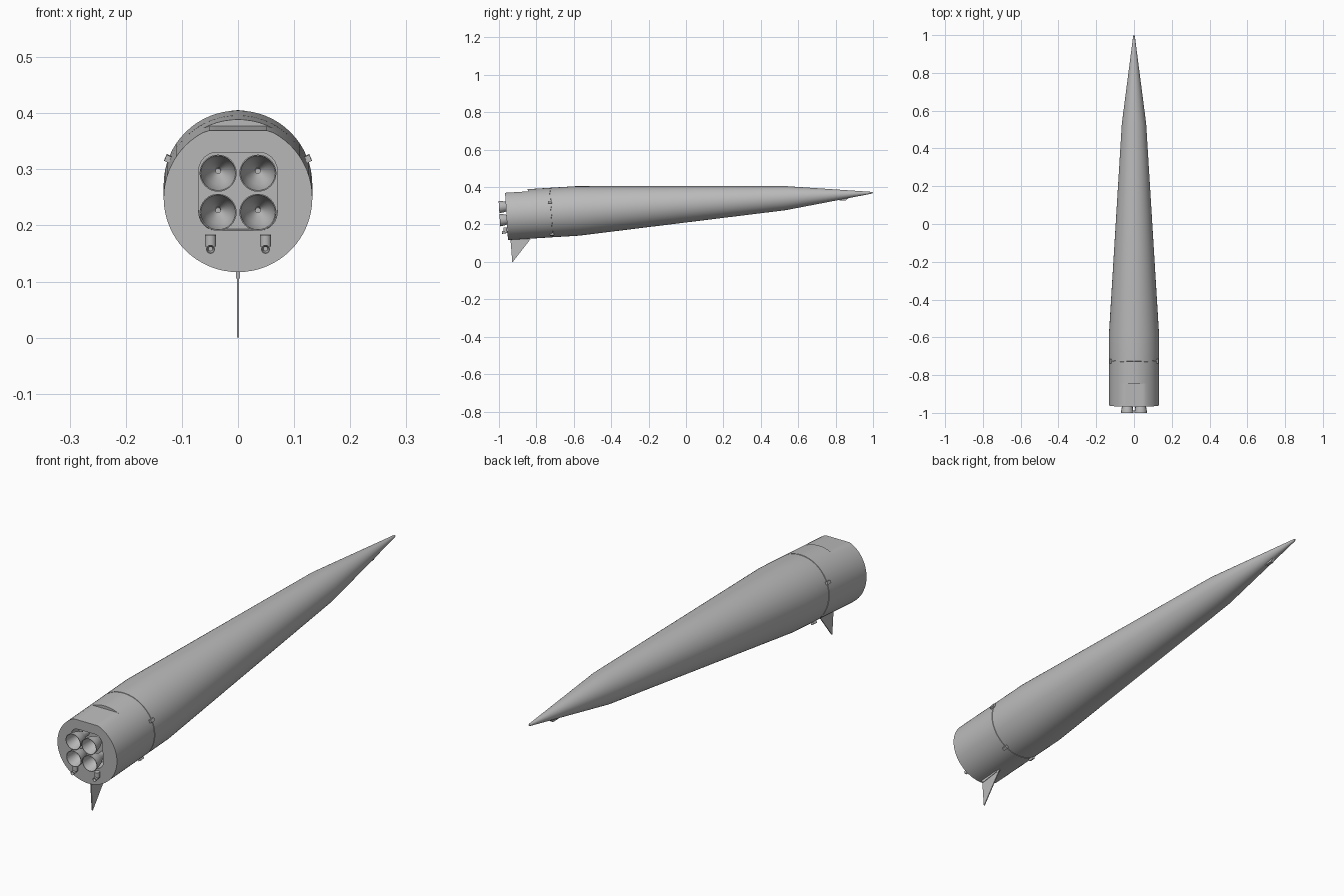
import bpy, bmesh, math
from mathutils import Matrix, Vector

if "Cube" in bpy.data.objects:
    bpy.data.objects.remove(bpy.data.objects["Cube"])

# One plain grey for the whole craft
grey = bpy.data.materials.new("hull_grey")
grey.diffuse_color = (0.5, 0.5, 0.5, 1)
grey.use_nodes = True
grey.node_tree.nodes["Principled BSDF"].inputs["Base Color"].default_value = grey.diffuse_color

# The craft's axis: from the tail centre, tilted slightly nose up along +y
TILT = math.atan2(0.121, 1.96)
AXIS = Matrix.Translation((0, -0.96, 0.249)) @ Matrix.Rotation(TILT, 4, 'X')


def finish(bm, name, matrix=AXIS, smooth=True):
    bmesh.ops.recalc_face_normals(bm, faces=bm.faces)
    me = bpy.data.meshes.new(name)
    bm.to_mesh(me)
    bm.free()
    ob = bpy.data.objects.new(name, me)
    bpy.context.collection.objects.link(ob)
    ob.matrix_world = matrix
    me.materials.append(grey)
    bpy.ops.object.select_all(action='DESELECT')
    ob.select_set(True)
    bpy.context.view_layer.objects.active = ob
    if smooth:
        bpy.ops.object.shade_smooth_by_angle(angle=math.radians(30))
    return ob


def lathe(name, profile, sides, centre=(0, 0), cap=True):
    """Rings of (t, radius, optional top limit) along the axis."""
    bm = bmesh.new()
    rings = []
    for t, r, *top in profile:
        limit = top[0] if top else 9
        rings.append([bm.verts.new((centre[0] + r * math.sin(a), t,
                                    centre[1] + min(r * math.cos(a), limit)))
                      for a in (2 * math.pi * i / sides for i in range(sides))])
    for a, b in zip(rings, rings[1:]):
        for i in range(sides):
            j = (i + 1) % sides
            bm.faces.new((a[i], a[j], b[j], b[i]))
    if cap:
        bm.faces.new(rings[0])
        bm.faces.new(rings[-1])
    bmesh.ops.remove_doubles(bm, verts=bm.verts, dist=1e-6)
    return finish(bm, name)


def prism(name, outline, direction, matrix=AXIS, smooth=False):
    """Flat outline pushed along a direction."""
    bm = bmesh.new()
    face = bm.faces.new([bm.verts.new(p) for p in outline])
    new = bmesh.ops.extrude_face_region(bm, geom=[face])["geom"]
    bmesh.ops.translate(bm, vec=direction, verts=[v for v in new if isinstance(v, bmesh.types.BMVert)])
    return finish(bm, name, matrix, smooth)


def box(name, centre, size, turn=0.0):
    bm = bmesh.new()
    bmesh.ops.create_cube(bm, size=1)
    bmesh.ops.transform(bm, verts=bm.verts, matrix=Matrix.Translation(centre)
                        @ Matrix.Rotation(turn, 4, 'Y') @ Matrix.Diagonal((*size, 1)))
    return finish(bm, name, smooth=False)


# Hull: straight tail with a shaved flat on top, long cone, sharper nose
R, FLAT = 0.1325, 0.1205
hull = lathe("hull", [
    (0, R, FLAT), (0.122, R, FLAT), (0.1221, R),
    (0.238, R), (0.2385, R - 0.002), (0.2415, R - 0.002), (0.242, R),
    (0.381, R), (1.493, 0.0645), (1.955, 0.005), (1.961, 0.0035), (1.9635, 0.001)], 64)

# Rounded square engine bay cut into the tail
outline = []
for cx, cz, start in ((1, 1, 0), (-1, 1, 90), (-1, -1, 180), (1, -1, 270)):
    for k in range(7):
        a = math.radians(start + 15 * k)
        outline.append((cx * 0.037 + 0.033 * math.cos(a), -0.05,
                        0.0115 + cz * 0.037 + 0.033 * math.sin(a)))
cutter = prism("bay_cutter", outline, (0, 0.1, 0))
cutter.hide_render = True
cut = hull.modifiers.new("engine_bay", 'BOOLEAN')
cut.operation, cut.solver, cut.object = 'DIFFERENCE', 'EXACT', cutter
bpy.context.view_layer.objects.active = hull
bpy.ops.object.modifier_move_to_index(modifier=cut.name, index=0)
bpy.ops.object.modifier_apply(modifier=cut.name)
bpy.data.objects.remove(cutter)

# Four main engine bells, hollow, with a small injector in each
for x in (-0.0355, 0.0355):
    for z in (-0.0235, 0.0465):
        lathe("engine_bell", [
            (0.05, 0.012), (0.03, 0.013), (0.005, 0.0245), (-0.015, 0.030), (-0.037, 0.033),
            (-0.037, 0.031), (-0.015, 0.028), (0.005, 0.0225), (0.03, 0.011), (0.04, 0.005)],
            32, (x, z))
        lathe("engine_injector", [(0.02, 0.005), (0.045, 0.005)], 12, (x, z))

for side in (-1, 1):
    # Small exhaust ducts below the engines
    ring = [(side * 0.049 + 0.01 * math.cos(k * math.pi / 8),
             -0.011 + 0.01 * math.sin(k * math.pi / 8), -0.065) for k in range(16)]
    prism("exhaust_duct", ring, (0, 0, -0.021), smooth=True)
    lathe("exhaust_nozzle", [(0.0, 0.005), (-0.012, 0.006), (-0.03, 0.008), (-0.03, 0.0065),
                             (-0.018, 0.004)], 16, (side * 0.049, -0.09))
    # Small lugs on the ring seam: one high on each flank, one low
    for name, deg in (("flank_lug", 66), ("belly_lug", 150)):
        a = math.radians(deg) * side
        r = R + 0.002
        box(name, (r * math.sin(a), 0.237, r * math.cos(a)), (0.012, 0.022, 0.014), a)

# Tail fin with a thicker root strip
prism("tail_fin", [(-0.002, -0.84, 0.135), (-0.002, -0.938, 0.135), (-0.002, -0.938, 0.115),
                   (-0.002, -0.929, 0.0), (-0.002, -0.926, 0.0), (-0.002, -0.832, 0.121)],
      (0.004, 0, 0), Matrix())
prism("fin_root", [(-0.004, -0.85, 0.13), (-0.004, -0.937, 0.13), (-0.004, -0.936, 0.105),
                   (-0.004, -0.85, 0.117)], (0.008, 0, 0), Matrix())

# Small fairing under the nose
prism("nose_fairing", [(-0.006, 0.815, 0.345), (-0.006, 0.82, 0.329), (-0.006, 0.855, 0.329),
                       (-0.006, 0.875, 0.346)], (0.012, 0, 0), Matrix())
